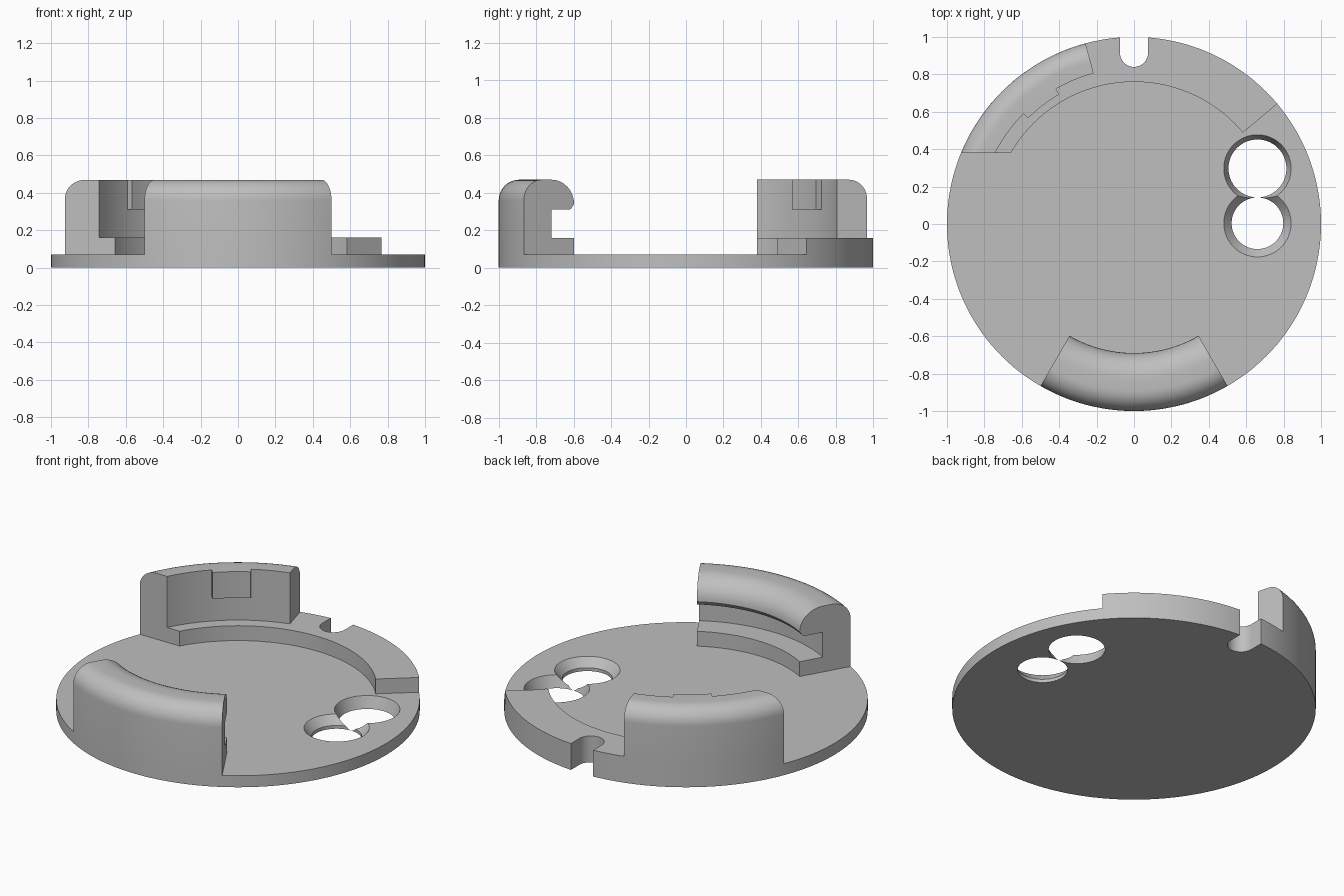
import bpy, bmesh
from math import cos, sin, pi, radians

cube = bpy.data.objects.get("Cube")
if cube:
    bpy.data.objects.remove(cube)

grey = bpy.data.materials.new("light grey")
grey.use_nodes = True
COLOUR = (0.52, 0.52, 0.52, 1)
grey.diffuse_color = COLOUR
grey.node_tree.nodes["Principled BSDF"].inputs["Base Color"].default_value = COLOUR

STEP = 2.5      # degrees per segment, shared so curved walls line up
BASE_Z, LEDGE_Z, TOP_Z = 0.07, 0.16, 0.47


def finish(name, bm):
    bmesh.ops.recalc_face_normals(bm, faces=bm.faces[:])
    mesh = bpy.data.meshes.new(name)
    bm.to_mesh(mesh)
    bm.free()
    mesh.materials.append(grey)
    obj = bpy.data.objects.new(name, mesh)
    bpy.context.collection.objects.link(obj)
    return obj


def arc(cx, cz, rx, rz, a0, a1, n=10):
    angles = [radians(a0 + (a1 - a0) * i / n) for i in range(n + 1)]
    return [(cx + rx * cos(a), cz + rz * sin(a)) for a in angles]


def sector(name, profile, start, end, cut_y=None):
    """Sweep a closed (radius, z) profile around z between two angles."""
    bm = bmesh.new()
    count = round((end - start) / STEP)
    rings = []
    for i in range(count + 1):
        a = radians(start + i * STEP)
        rings.append([bm.verts.new((r * cos(a), r * sin(a), z)) for r, z in profile])
    n = len(profile)
    for r0, r1 in zip(rings, rings[1:]):
        for j in range(n):
            k = (j + 1) % n
            bm.faces.new((r0[j], r0[k], r1[k], r1[j]))
    bm.faces.new(rings[0])
    bm.faces.new(rings[-1])
    if cut_y is not None:
        res = bmesh.ops.bisect_plane(
            bm, geom=bm.verts[:] + bm.edges[:] + bm.faces[:],
            plane_co=(0, cut_y, 0), plane_no=(0, -1, 0), clear_outer=True)
        edges = [e for e in res["geom_cut"] if isinstance(e, bmesh.types.BMEdge)]
        bmesh.ops.edgenet_fill(bm, edges=edges)
    return finish(name, bm)


def prism(name, outline, z0, z1):
    bm = bmesh.new()
    face = bm.faces.new([bm.verts.new((x, y, z0)) for x, y in outline])
    ext = bmesh.ops.extrude_face_region(bm, geom=[face])
    verts = [v for v in ext["geom"] if isinstance(v, bmesh.types.BMVert)]
    bmesh.ops.translate(bm, verts=verts, vec=(0, 0, z1 - z0))
    return finish(name, bm)


def frustum(name, x, y, z0, z1, r0, r1):
    bm = bmesh.new()
    bmesh.ops.create_cone(bm, cap_ends=True, segments=64, radius1=r0, radius2=r1, depth=z1 - z0)
    bmesh.ops.translate(bm, verts=bm.verts[:], vec=(x, y, (z0 + z1) / 2))
    return finish(name, bm)


def carve(obj, cutter):
    cutter.hide_render = True
    mod = obj.modifiers.new("cut", 'BOOLEAN')
    mod.operation, mod.solver, mod.object = 'DIFFERENCE', 'EXACT', cutter
    bpy.context.view_layer.objects.active = obj
    bpy.ops.object.modifier_apply(modifier=mod.name)


# Base disc
base = prism("base_disc", arc(0, 0, 1, 1, 0, 360 - STEP, round(360 / STEP) - 1), 0, BASE_Z)

# Raised ledge around the rear edge
ledge = sector("rear_ledge", [(0.76, BASE_Z), (1, BASE_Z), (1, LEDGE_Z), (0.76, LEDGE_Z)],
               40, 165, cut_y=0.38)

# Rear wall with rounded outer top edge, and the key on its inner face
wall = sector("rear_wall", [(0.834, LEDGE_Z), (1, LEDGE_Z)]
              + arc(0.9, 0.37, 0.1, 0.1, 0, 90) + [(0.834, TOP_Z)],
              105, 165, cut_y=0.38)
key = sector("rear_wall_key", [(0.80, 0.31), (0.834, 0.31), (0.834, TOP_Z), (0.80, TOP_Z)],
             120, 135)

# Front clip: rounded hook over a groove and a low ledge
clip = sector("front_clip", [(0.69, BASE_Z), (1, BASE_Z)]
              + arc(0.89, 0.36, 0.11, 0.11, 0, 90)
              + arc(0.83, 0.34, 0.14, 0.13, 90, 180)
              + [(0.71, 0.314), (0.725, 0.31), (0.83, 0.31), (0.83, LEDGE_Z), (0.69, LEDGE_Z)],
              240, 300)

# Rear slot and the two countersunk holes
slot = prism("slot_cutter", [(0.075, 1.1)] + arc(0, 0.915, 0.075, 0.075, 0, -180, 24)
             + [(-0.075, 1.1)], -0.1, 0.3)
slope = (0.18 - 0.155) / BASE_Z
cutters = [
    slot,
    frustum("rear_hole_cutter", 0.66, 0.297, -0.03, 0.1,
            0.155 - 0.03 * slope, 0.18 + 0.03 * slope),
    frustum("front_hole_cutter", 0.66, 0.004, -0.05, 0.05, 0.138, 0.138),
    frustum("front_countersink_cutter", 0.66, 0.004, 0.02, 0.12, 0.138, 0.222),
]
for c in cutters:
    carve(base, c)
carve(ledge, slot)
for c in cutters:
    bpy.data.objects.remove(c)

# Smooth curved walls, keep hard edges crisp
bpy.ops.object.select_all(action='DESELECT')
for obj in (base, ledge, wall, key, clip):
    obj.select_set(True)
bpy.context.view_layer.objects.active = base
bpy.ops.object.shade_smooth_by_angle(angle=radians(30))
